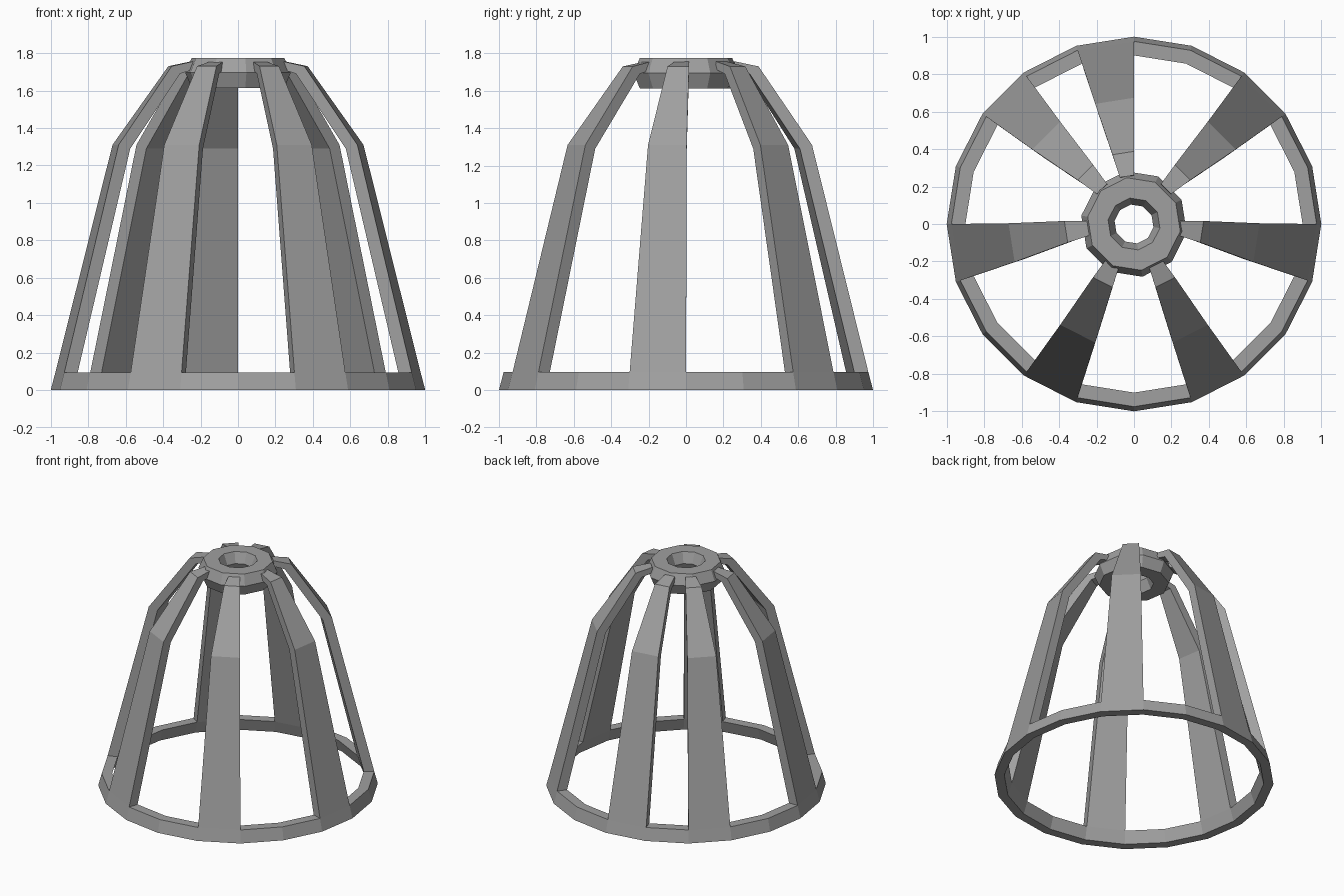
import bpy
import bmesh
from math import cos, sin, radians

cube = bpy.data.objects.get("Cube")
if cube:
    bpy.data.objects.remove(cube, do_unlink=True)

grey = bpy.data.materials.new("plain grey")
grey.use_nodes = True
colour = (0.35, 0.35, 0.35, 1)
grey.diffuse_color = colour
grey.node_tree.nodes["Principled BSDF"].inputs["Base Color"].default_value = colour


def sweep(name, profile, start, step, count):
    """Turn a closed (radius, height, y shift) profile about z; cap it unless it is a full turn."""
    bm = bmesh.new()
    full = abs(step * count - 360) < 0.01
    rows = []
    for i in range(count if full else count + 1):
        a = radians(start + step * i)
        rows.append([bm.verts.new((r * cos(a), r * sin(a) + dy, z)) for r, z, dy in profile])
    n = len(profile)
    for i in range(count):
        near, far = rows[i], rows[(i + 1) % len(rows)]
        for j in range(n):
            k = (j + 1) % n
            bm.faces.new((near[j], far[j], far[k], near[k]))
    if not full:
        bm.faces.new(rows[0])
        bm.faces.new(rows[-1])
    bmesh.ops.recalc_face_normals(bm, faces=bm.faces)
    mesh = bpy.data.meshes.new(name)
    bm.to_mesh(mesh)
    bm.free()
    mesh.materials.append(grey)
    obj = bpy.data.objects.new(name, mesh)
    bpy.context.collection.objects.link(obj)
    return obj


# Base hoop with twenty sides
SIDE = 18
sweep("base_ring", [(1, 0, 0), (0.975, 0.095, 0), (0.9, 0.095, 0), (0.93, 0, 0)], 0, SIDE, 20)

# Bent slats, each one side of the hoop wide
outer = [(0.975, 0.095, 0), (0.67, 1.31, 0.004), (0.372, 1.73, 0.016), (0.245, 1.757, 0.016)]
inner = [(0.24, 1.715, 0.016), (0.325, 1.69, 0.016), (0.605, 1.29, 0.004), (0.9, 0.095, 0)]
for number, side in enumerate((2, 5, 7, 10, 13, 16, 19), 1):
    sweep(f"slat_{number}", outer + inner, side * SIDE, SIDE, 1)

# Top hub with a tapered hole
hub = [(0.14, 1.775), (0.25, 1.775), (0.285, 1.695), (0.25, 1.613), (0.14, 1.613), (0.105, 1.695)]
sweep("top_hub", [(r, z, 0) for r, z in hub], 27, 36, 10)
